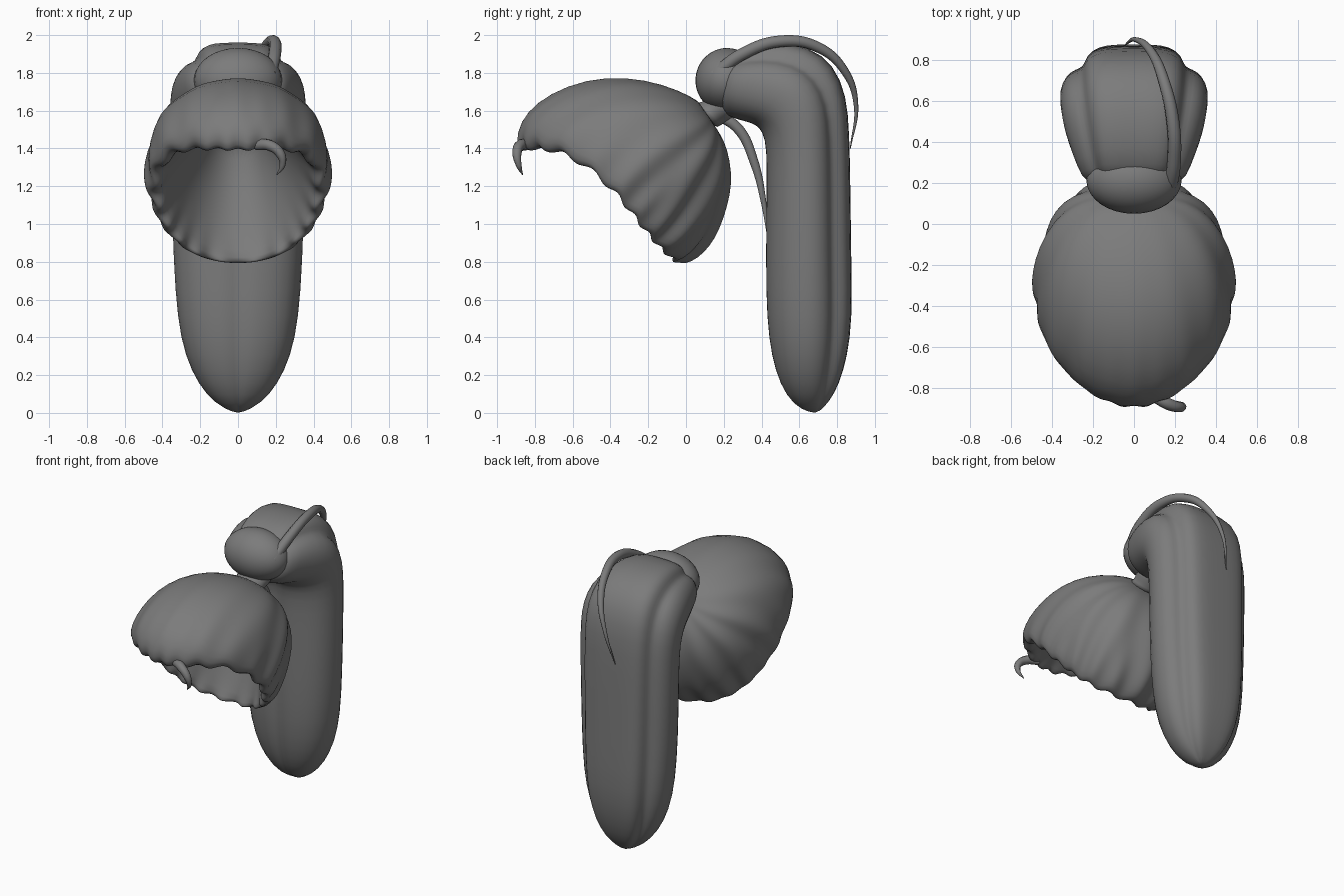
import bpy, bmesh, math
from mathutils import Vector

if "Cube" in bpy.data.objects:
    bpy.data.objects.remove(bpy.data.objects["Cube"])

grey = bpy.data.materials.new("soft grey")
grey.diffuse_color = (0.2, 0.2, 0.2, 1)
grey.use_nodes = True
grey.node_tree.nodes["Principled BSDF"].inputs["Base Color"].default_value = grey.diffuse_color


def finish(obj, levels=0):
    obj.data.materials.append(grey)
    for p in obj.data.polygons:
        p.use_smooth = True
    if levels:
        m = obj.modifiers.new("smooth", 'SUBSURF')
        m.levels = m.render_levels = levels


def loft(name, rings, levels=1):
    """Skin a list of closed rings and cap both ends."""
    bm = bmesh.new()
    loops = [[bm.verts.new(p) for p in ring] for ring in rings]
    n = len(loops[0])
    for a, b in zip(loops, loops[1:]):
        for i in range(n):
            j = (i + 1) % n
            bm.faces.new((a[i], a[j], b[j], b[i]))
    bm.faces.new(loops[0])
    bm.faces.new(loops[-1])
    bmesh.ops.recalc_face_normals(bm, faces=bm.faces)
    me = bpy.data.meshes.new(name)
    bm.to_mesh(me)
    bm.free()
    obj = bpy.data.objects.new(name, me)
    bpy.context.collection.objects.link(obj)
    finish(obj, levels)
    return obj


def ring(row, section):
    """Place (x, u, lift) section points between an outer and an inner edge point."""
    oy, oz, iy, iz, w = row
    o, i = Vector((0, oy, oz)), Vector((0, iy, iz))
    c, h = (o + i) / 2, (o - i) / 2
    up = Vector((0, h.z, -h.y)).normalized()
    return [c + h * u + up * lift + Vector((x * w, 0, 0)) for x, u, lift in section]


# Hanging body: narrow back strip between two side lobes, swept up and bent forward
half = [(0.3, 1.0), (0.54, 0.95), (0.66, 0.8), (0.70, 0.6), (0.76, 0.5), (0.89, 0.45),
        (1.01, 0.2), (1.03, -0.08), (0.98, -0.42), (0.82, -0.76), (0.5, -0.98), (0.16, -1.04)]
body_section = ([(0, 1.0, 0)] + [(x, u, 0) for x, u in half] + [(0, -0.92, 0)]
                + [(-x, u, 0) for x, u in reversed(half)])
body_rows = [
    (0.70, 0.00, 0.66, 0.00, 0.02), (0.76, 0.06, 0.57, 0.04, 0.12),
    (0.81, 0.15, 0.50, 0.15, 0.205), (0.855, 0.30, 0.455, 0.30, 0.275),
    (0.88, 0.50, 0.43, 0.50, 0.315), (0.875, 0.80, 0.425, 0.80, 0.335),
    (0.87, 1.20, 0.43, 1.20, 0.345), (0.865, 1.48, 0.43, 1.40, 0.35),
    (0.85, 1.68, 0.41, 1.49, 0.355), (0.785, 1.84, 0.37, 1.53, 0.35),
    (0.65, 1.945, 0.32, 1.545, 0.335), (0.45, 1.97, 0.26, 1.56, 0.295),
    (0.28, 1.935, 0.20, 1.585, 0.255), (0.20, 1.86, 0.17, 1.65, 0.205)]
loft("body", [ring(r, body_section) for r in body_rows])

# Fluted hood: broad folds on the wall, finer scallops on the rim, smooth funnel inside
SEG = 120


def hood_section(fold, scallop, lift):
    pts = []
    for k in range(SEG):
        a = 2 * math.pi * k / SEG
        s, c = math.sin(a), math.cos(a)
        b = min(a, 2 * math.pi - a)                 # mirrored angle from the crown
        mask = min(1, 0.1 + 0.8 * (1 - math.cos(b)))  # crown stays smooth
        phase = b + 0.08 * math.sin(3 * b)
        wave = math.cos(20 * phase)
        r = 1 + mask * (fold * math.cos(12 * phase) + scallop * wave)
        rise = lift * s * s * (0.5 + 0.5 * c) + 0.4 * scallop * wave
        pts.append((s * r, c * r, rise))
    return pts


hood_rows = [  # top y, z, bottom y, z, half width, fold, scallop, lift
    (0.09, 1.63, 0.15, 1.52, 0.08, 0.0, 0, 0), (0.03, 1.675, 0.20, 1.45, 0.19, 0.015, 0, 0),
    (-0.12, 1.74, 0.23, 1.34, 0.31, 0.022, 0, 0), (-0.32, 1.78, 0.237, 1.22, 0.40, 0.025, 0, 0),
    (-0.53, 1.765, 0.21, 1.10, 0.46, 0.025, 0, 0), (-0.72, 1.69, 0.165, 0.98, 0.487, 0.022, 0.006, 0.02),
    (-0.845, 1.59, 0.11, 0.89, 0.487, 0.016, 0.018, 0.06),
    (-0.90, 1.48, 0.04, 0.82, 0.475, 0.008, 0.03, 0.13),
    (-0.89, 1.40, -0.03, 0.785, 0.445, 0, 0.04, 0.21),
    (-0.85, 1.385, -0.06, 0.80, 0.405, 0, 0.02, 0.24),
    (-0.82, 1.42, -0.04, 0.84, 0.385, 0, 0, 0.24),
    (-0.60, 1.53, 0.03, 1.02, 0.31, 0, 0, 0.12),
    (-0.32, 1.60, 0.09, 1.23, 0.215, 0, 0, 0), (-0.05, 1.60, 0.13, 1.46, 0.09, 0, 0, 0)]
loft("hood", [ring(r[:5], hood_section(*r[5:])) for r in hood_rows])


# Round head bulb
def ball(name, loc, size, tilt):
    bpy.ops.mesh.primitive_uv_sphere_add(segments=32, ring_count=20, location=loc,
                                         rotation=(tilt, 0, 0))
    obj = bpy.context.object
    obj.name = name
    obj.scale = size
    finish(obj)
    return obj


ball("head", (0, 0.215, 1.762), (0.233, 0.165, 0.17), math.radians(-12))

# Flared neck between hood and head
neck_circle = [(math.sin(k * math.pi / 8), math.cos(k * math.pi / 8), 0) for k in range(16)]
loft("neck", [ring(r, neck_circle) for r in [
    (0.03, 1.65, 0.16, 1.50, 0.13), (0.08, 1.64, 0.18, 1.52, 0.10),
    (0.12, 1.67, 0.23, 1.55, 0.12), (0.15, 1.73, 0.28, 1.58, 0.14)]])


# Tapered tendrils
def tendril(name, points, radius):
    cu = bpy.data.curves.new(name, 'CURVE')
    cu.dimensions = '3D'
    cu.bevel_depth = radius
    cu.bevel_resolution = 3
    cu.use_fill_caps = True
    sp = cu.splines.new('BEZIER')
    sp.bezier_points.add(len(points) - 1)
    for k, (bp, p) in enumerate(zip(sp.bezier_points, points)):
        bp.co = p
        bp.handle_left_type = bp.handle_right_type = 'AUTO'
        t = k / (len(points) - 1)
        bp.radius = max(0.08, 1 - t ** 2.5)
    cu.materials.append(grey)
    obj = bpy.data.objects.new(name, cu)
    bpy.context.collection.objects.link(obj)


tendril("head_tendril", [(0.17, 0.15, 1.79), (0.195, 0.30, 1.90), (0.19, 0.50, 1.967),
                         (0.145, 0.70, 1.935), (0.085, 0.84, 1.81), (0.01, 0.90, 1.63),
                         (-0.05, 0.87, 1.40)], 0.034)
tendril("neck_tendril", [(0, 0.17, 1.58), (0, 0.28, 1.50), (0, 0.36, 1.33),
                         (0, 0.41, 1.12), (0, 0.44, 0.88)], 0.03)
tendril("rim_hook", [(0.10, -0.84, 1.42), (0.17, -0.88, 1.415), (0.225, -0.895, 1.37),
                     (0.235, -0.885, 1.31), (0.205, -0.865, 1.26)], 0.03)
